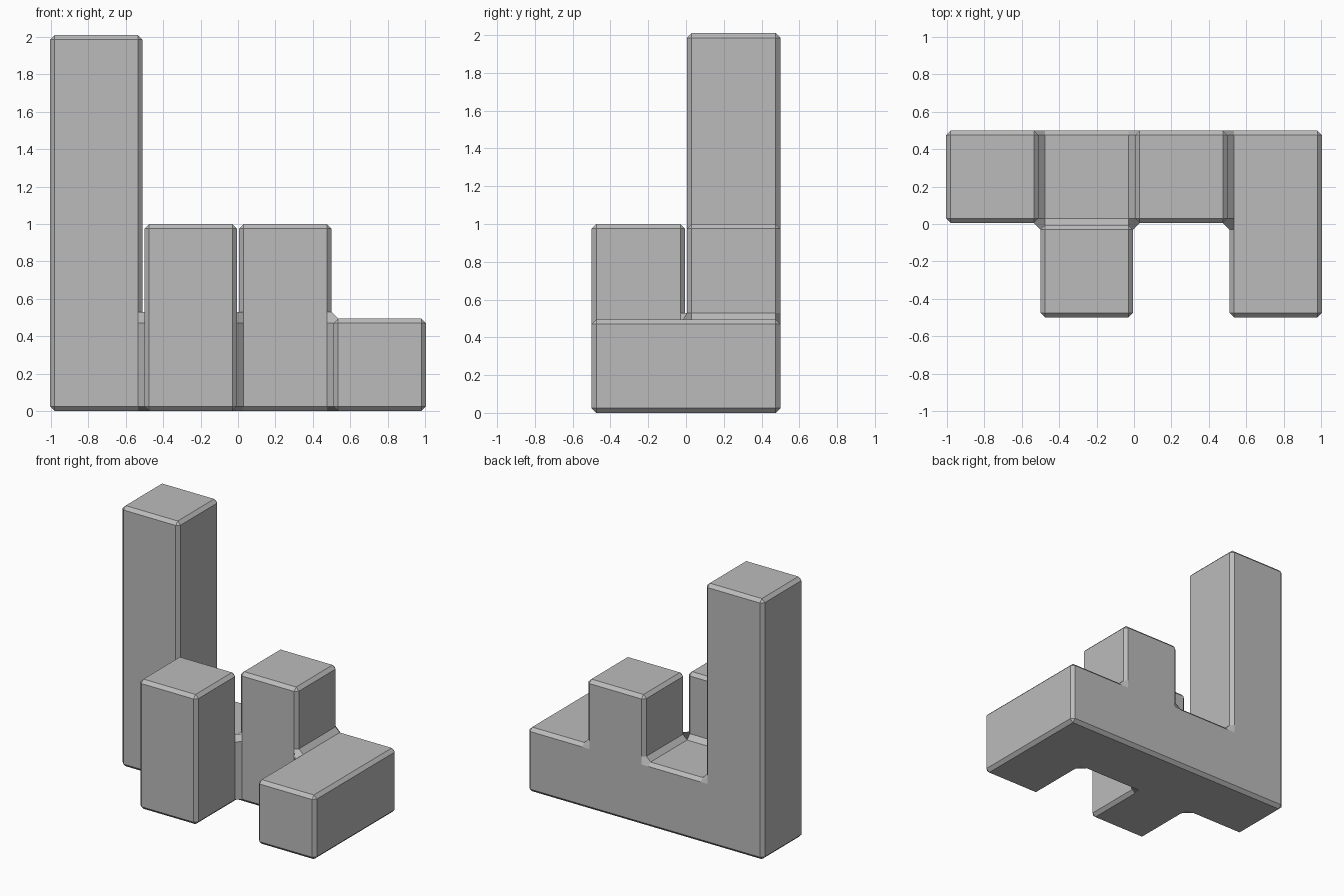
import bpy, bmesh
from mathutils import Vector

if "Cube" in bpy.data.objects:
    bpy.data.objects.remove(bpy.data.objects["Cube"], do_unlink=True)

CELL = 2 / 3.96          # pitch of the cube grid
GAP = 0.02 * CELL / 2 * 2 / 2 * 1.0 * 1.0  # faces sit this far inside the grid
BEVEL = 0.025

# Stack heights in cubes, keyed by (column, row); row 0 is the back
HEIGHTS = {(-2, 0): 4, (-1, 0): 1, (0, 0): 2, (1, 0): 1, (-1, -1): 2, (1, -1): 1}
cells = {(x, y, z) for (x, y), h in HEIGHTS.items() for z in range(h)}


def shifted(p, axis, amount):
    q = list(p)
    q[axis] += amount
    return tuple(q)


bm = bmesh.new()
edges = {}               # grid edge -> list of (cube, corner verts)

# One shrunken quad for every exposed cube face
for cell in sorted(cells):
    for axis in range(3):
        for side in (0, 1):
            if shifted(cell, axis, 2 * side - 1) in cells:
                continue
            u, v = (axis + 1) % 3, (axis + 2) % 3
            base = shifted(cell, axis, side)
            ring = [base, shifted(base, u, 1), shifted(shifted(base, u, 1), v, 1),
                    shifted(base, v, 1)]
            corners = {}
            for p in ring:
                co = Vector(p) * CELL
                co[axis] += GAP * (1 - 2 * side)
                for t in (u, v):
                    co[t] += (GAP + BEVEL) * (1 if p[t] == cell[t] else -1)
                co.z -= GAP
                corners[p] = bm.verts.new(co)
            bm.faces.new([corners[p] for p in ring])
            for i in range(4):
                key = tuple(sorted((ring[i], ring[i - 1])))
                edges.setdefault(key, []).append((cell, corners))

# Strips joining neighbouring faces: chamfers, fillets or flat joins
for (a, b), users in edges.items():
    if len(users) == 2:
        pairs = [users]
    else:                # cubes touching only along an edge stay separate
        pairs = [[f for f in users if f[0] == c] for c in {f[0] for f in users}]
    for (_, f), (_, g) in pairs:
        bm.faces.new((f[a], f[b], g[b], g[a]))

# Corner caps, then merge everything flat
bmesh.ops.holes_fill(bm, edges=[e for e in bm.edges if e.is_boundary], sides=0)
bmesh.ops.recalc_face_normals(bm, faces=bm.faces[:])
bmesh.ops.dissolve_limit(bm, angle_limit=0.01, verts=bm.verts[:], edges=bm.edges[:])

mesh = bpy.data.meshes.new("puzzle_piece")
bm.to_mesh(mesh)
bm.free()
piece = bpy.data.objects.new("puzzle_piece", mesh)
bpy.context.collection.objects.link(piece)

# Plain grey finish
grey = bpy.data.materials.new("grey")
grey.use_nodes = True
colour = (0.5, 0.5, 0.5, 1)
grey.diffuse_color = colour
grey.node_tree.nodes["Principled BSDF"].inputs["Base Color"].default_value = colour
mesh.materials.append(grey)
